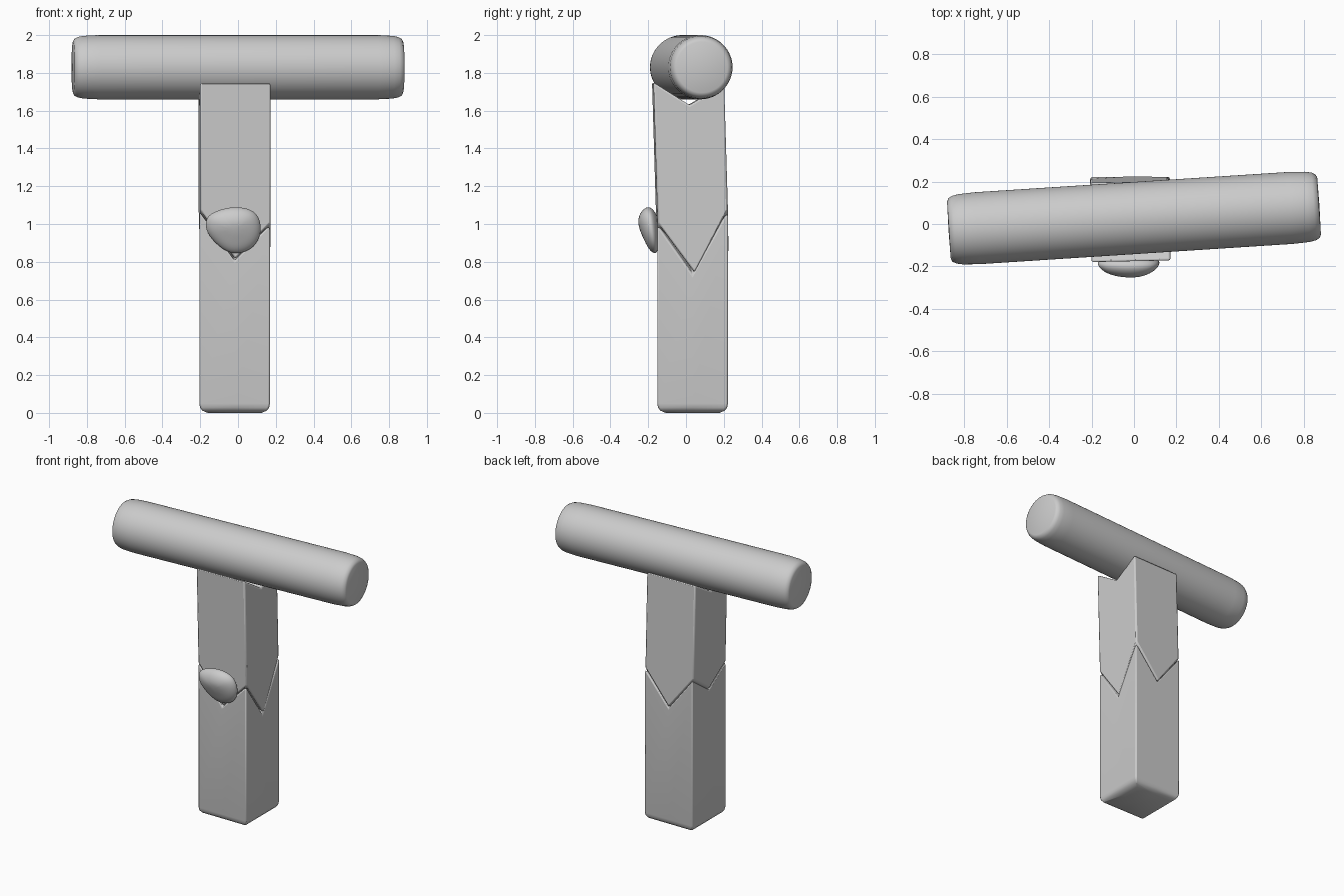
import bpy, bmesh
from math import sin, cos, pi, radians

if "Cube" in bpy.data.objects:
    bpy.data.objects.remove(bpy.data.objects["Cube"])


def loft(name, rings, cap0, cap1):
    """Closed mesh through equal-sized rings, with a centre point on each end."""
    bm = bmesh.new()
    rows = [[bm.verts.new(p) for p in r] for r in rings]
    n = len(rows[0])
    for a, b in zip(rows, rows[1:]):
        for i in range(n):
            j = (i + 1) % n
            bm.faces.new((a[i], a[j], b[j], b[i]))
    for row, cap in ((rows[0], cap0), (rows[-1], cap1)):
        c = bm.verts.new(cap)
        for i in range(n):
            bm.faces.new((row[i], row[(i + 1) % n], c))
    bmesh.ops.recalc_face_normals(bm, faces=bm.faces)
    me = bpy.data.meshes.new(name)
    bm.to_mesh(me)
    bm.free()
    ob = bpy.data.objects.new(name, me)
    bpy.context.collection.objects.link(ob)
    return ob


def smooth(ob, deg):
    bpy.ops.object.select_all(action='DESELECT')
    ob.select_set(True)
    bpy.context.view_layer.objects.active = ob
    bpy.ops.object.shade_smooth_by_angle(angle=radians(deg))


def bevel(ob, width):
    m = ob.modifiers.new("edge_bevel", 'BEVEL')
    m.width, m.segments = width, 2
    m.limit_method, m.angle_limit = 'ANGLE', radians(50)


# Corners and side middles, from front left round to the left
SQUARE = [(-1, -1), (0, -1), (1, -1), (1, 0), (1, 1), (0, 1), (-1, 1), (-1, 0)]
JOINT = [1.07, 0.81, 1.00, 0.735, 1.07, 0.84, 1.08, 0.95]
CX, CY, H = -0.018, 0.035, 0.187


def square_ring(half, heights, lean=0.0, twist=0.0):
    c, s = cos(twist), sin(twist)
    return [(CX + half * (x * c - y * s),
             CY + half * (x * s + y * c) - lean * (z - 0.95), z)
            for (x, y), z in zip(SQUARE, heights)]


# Lower handle: rounded foot, zigzag upper edge
lower = loft("lower_handle",
             [square_ring(H - 0.045, [0] * 8), square_ring(H - 0.016, [0.012] * 8),
              square_ring(H - 0.004, [0.028] * 8), square_ring(H, [0.05] * 8),
              square_ring(H, [z - 0.004 for z in JOINT])],
             (CX, CY, 0), (CX, CY, 0.82))
bevel(lower, 0.008)

# Upper handle: matching zigzag below, V-shaped saddle above, slight lean and twist
saddle = [1.75, 1.75, 1.75, 1.63, 1.74, 1.74, 1.74, 1.63]
upper = loft("upper_handle",
             [square_ring(H, [z + 0.004 for z in JOINT], 0.03, radians(1.2)),
              square_ring(H, saddle, 0.03, radians(1.2))],
             (CX, CY, 0.83), (CX, CY - 0.02, 1.63))
bevel(upper, 0.010)

# Hammer bar: turned cylinder with softened ends
half = [(0.135, 0.875), (0.15, 0.868), (0.16, 0.85), (0.166, 0.82), (0.170, 0.74)]
profile = [(r, -x) for r, x in half] + [(r, x) for r, x in reversed(half)]
bar = loft("top_bar",
           [[(x, r * cos(2 * pi * i / 64), r * sin(2 * pi * i / 64))
             for i in range(64)] for r, x in profile],
           (-0.877, 0, 0), (0.877, 0, 0))
bar.location = (0, 0.028, 1.83)
bar.rotation_euler = (0, 0, radians(3.7))

# Front stone: lumpy pebble pressed onto the joint
outline = [(-0.18, 1.0), (-0.165, 1.05), (-0.10, 1.08), (-0.02, 1.097), (0.07, 1.085),
           (0.12, 1.04), (0.13, 0.95), (0.09, 0.87), (0.0, 0.832), (-0.08, 0.855),
           (-0.165, 0.94)]
SX, SZ = -0.02, 0.965


def stone_ring(scale, depth):
    return [(SX + (x - SX) * scale,
             -0.182 - 0.14 * (z - SZ) * scale + depth * (1 + 1.5 * (z - SZ)), SZ + (z - SZ) * scale)
            for x, z in outline]


stone = loft("front_stone",
             [stone_ring(0.5, 0.04), stone_ring(0.88, 0.022), stone_ring(1.03, 0),
              stone_ring(0.82, -0.036), stone_ring(0.42, -0.056)],
             (SX, -0.142, SZ), (SX, -0.245, SZ))
sub = stone.modifiers.new("soften", 'SUBSURF')
sub.levels = sub.render_levels = 2

smooth(lower, 35)
smooth(upper, 30)
smooth(bar, 40)
smooth(stone, 180)
